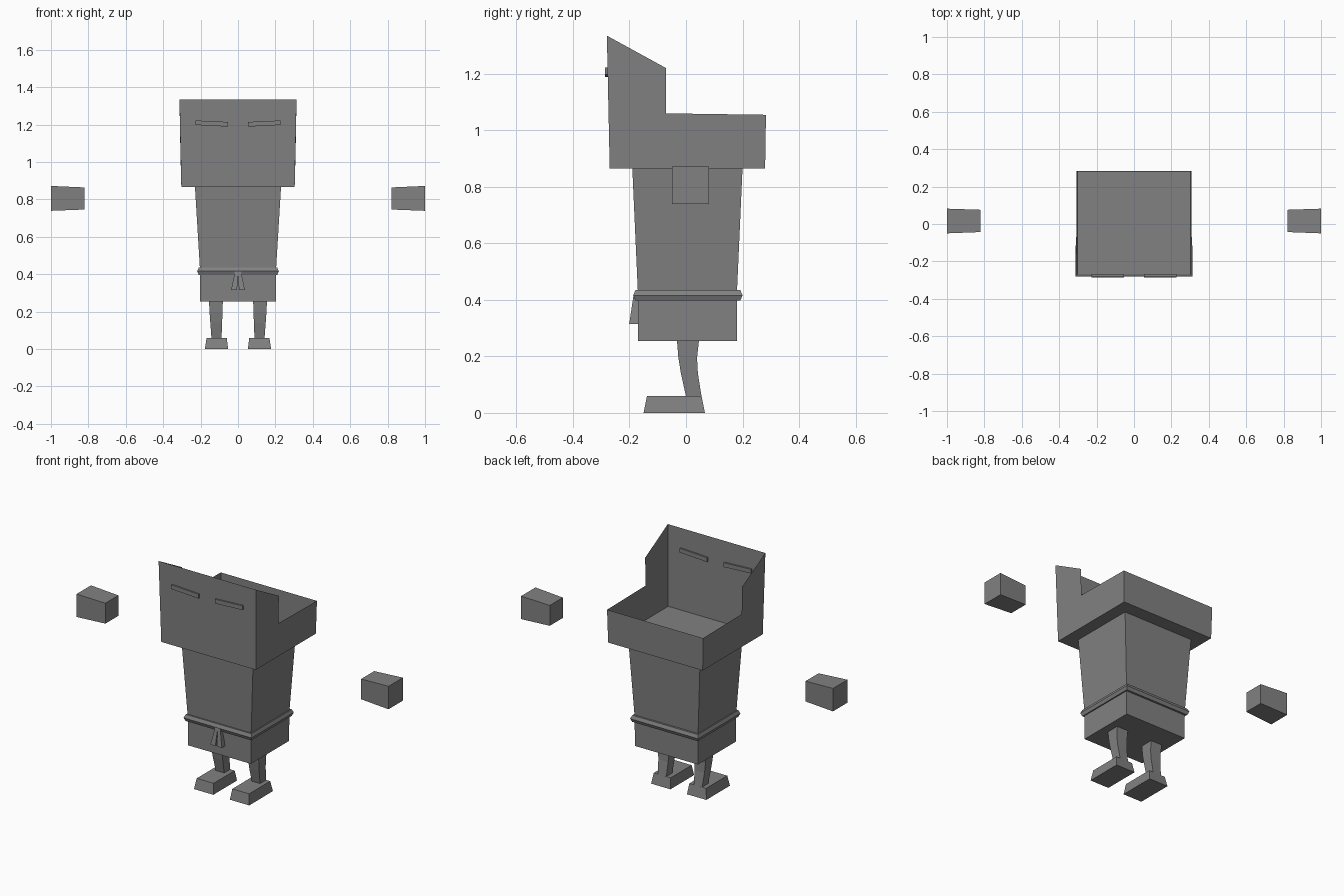
import bpy

if "Cube" in bpy.data.objects:
    bpy.data.objects.remove(bpy.data.objects["Cube"])

grey = bpy.data.materials.new("plain grey")
grey.diffuse_color = (0.22, 0.22, 0.22, 1)
grey.use_nodes = True
grey.node_tree.nodes["Principled BSDF"].inputs["Base Color"].default_value = grey.diffuse_color


def make(name, verts, faces):
    mesh = bpy.data.meshes.new(name)
    mesh.from_pydata(verts, [], faces)
    mesh.materials.append(grey)
    obj = bpy.data.objects.new(name, mesh)
    bpy.context.collection.objects.link(obj)
    return obj


def loft(name, rings, caps=(True, True), closed=False, flip=False):
    """Join four-cornered rings; each ring is a list of four points, counter-clockwise."""
    verts = [p for r in rings for p in r]
    n = len(rings)
    faces = []
    for i in range(n if closed else n - 1):
        a, b = 4 * i, 4 * ((i + 1) % n)
        faces += [(a + k, a + (k + 1) % 4, b + (k + 1) % 4, b + k) for k in range(4)]
    if not closed:
        if caps[0]:
            faces.append((3, 2, 1, 0))
        if caps[1]:
            faces.append(tuple(4 * (n - 1) + k for k in range(4)))
    if flip:
        faces = [f[::-1] for f in faces]
    return make(name, verts, faces)


def rect(x0, x1, y0, y1, z):
    return [(x0, y0, z), (x1, y0, z), (x1, y1, z), (x0, y1, z)]


def mirrored(name, rings):
    """Right-hand part and its copy on the other side."""
    loft(name + "_right", rings)
    loft(name + "_left", [[(-x, y, z) for x, y, z in r] for r in rings], flip=True)


# Hood: thin open box with a tall sloping front
side = [(0.303, -0.27, 0.865), (0.303, 0.28, 0.865), (0.308, 0.283, 1.055),
        (0.308, -0.07, 1.06), (0.311, -0.07, 1.22), (0.313, -0.28, 1.335)]
hood = side + [(-x, y, z) for x, y, z in side]
make("hood", hood, [(0, 1, 2, 3, 4, 5), (11, 10, 9, 8, 7, 6),
                    (6, 0, 5, 11), (1, 7, 8, 2), (0, 6, 7, 1)])

# Eyes: thin slanted bars through the front of the hood
mirrored("eye", [[(x, -0.286, z0), (x, -0.268, z0), (x, -0.268, z1), (x, -0.286, z1)]
                 for x, z0, z1 in ((0.053, 1.189, 1.214), (0.228, 1.198, 1.222))])

# Body: tapering down to the waist, straight below
loft("body", [rect(-0.202, 0.202, -0.17, 0.18, 0.255),
              rect(-0.203, 0.203, -0.17, 0.18, 0.42),
              rect(-0.23, 0.23, -0.19, 0.20, 0.865)], caps=(True, False))

# Belt: six-sided cord around the waist
section = [(0.018, 0.416), (0.010, 0.435), (-0.008, 0.435),
           (-0.016, 0.416), (-0.008, 0.397), (0.010, 0.397)]
loft("belt", [rect(-0.2 - d, 0.2 + d, -0.169 - d, 0.182 + d, z)
              for d, z in section], closed=True)

# Belt ends: two hanging strands
mirrored("belt_end", [rect(0.005, 0.037, -0.201, -0.17, 0.315),
                      rect(0.0, 0.016, -0.186, -0.168, 0.415)])

# Legs bend forward at the knee
mirrored("leg", [rect(0.088, 0.142, 0.0, 0.055, 0.058),
                 rect(0.085, 0.148, -0.018, 0.042, 0.14),
                 rect(0.083, 0.152, -0.027, 0.039, 0.195),
                 rect(0.081, 0.155, -0.032, 0.046, 0.256)])

# Feet: wedge blocks
mirrored("foot", [rect(0.053, 0.177, -0.15, 0.067, 0),
                  rect(0.060, 0.168, -0.138, 0.055, 0.06)])

# Floating hands: blocks widening outward
mirrored("hand", [[(x, y0, z0), (x, y1, z0), (x, y1, z1), (x, y0, z1)]
                  for x, y0, y1, z0, z1 in ((0.82, -0.043, 0.076, 0.746, 0.864),
                                            (1.0, -0.05, 0.082, 0.739, 0.872))])
